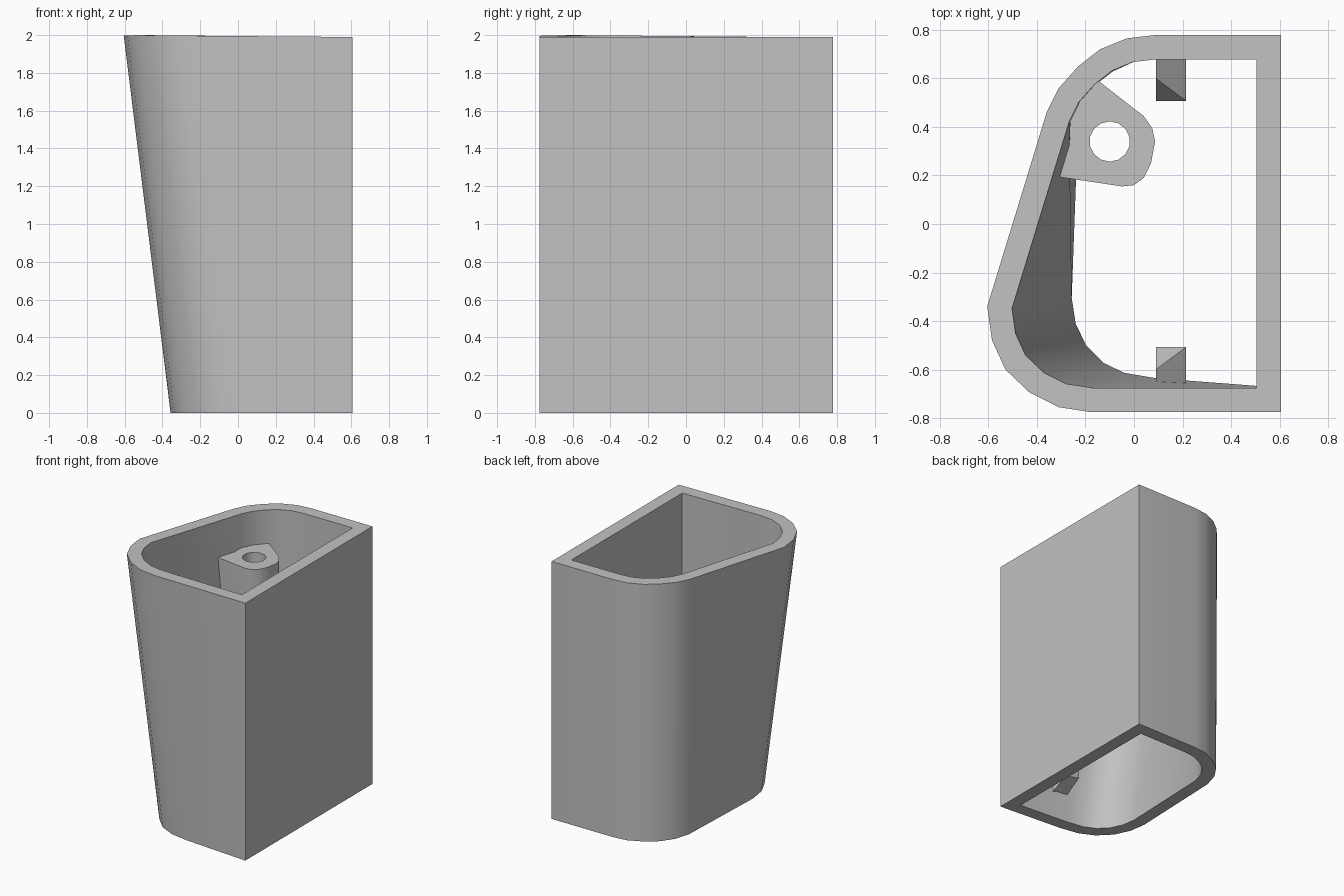
import bpy, bmesh, math
from mathutils import Vector

cube = bpy.data.objects.get("Cube")
if cube:
    bpy.data.objects.remove(cube, do_unlink=True)

grey = bpy.data.materials.new("plain_grey")
grey.use_nodes = True
COLOUR = (0.54, 0.54, 0.54, 1)
grey.diffuse_color = COLOUR
grey.node_tree.nodes["Principled BSDF"].inputs["Base Color"].default_value = COLOUR


def finish(bm, name, smooth=True):
    bmesh.ops.recalc_face_normals(bm, faces=bm.faces)
    mesh = bpy.data.meshes.new(name)
    bm.to_mesh(mesh)
    bm.free()
    mesh.materials.append(grey)
    obj = bpy.data.objects.new(name, mesh)
    bpy.context.collection.objects.link(obj)
    bpy.ops.object.select_all(action='DESELECT')
    obj.select_set(True)
    bpy.context.view_layer.objects.active = obj
    if smooth:
        bpy.ops.object.shade_smooth_by_angle(angle=math.radians(30))
    return obj


def inset(points, d):
    """Offset a counter-clockwise outline inwards with mitred corners."""
    result = []
    for i, p in enumerate(points):
        p = Vector(p)
        a = (p - Vector(points[i - 1])).normalized()
        b = (Vector(points[(i + 1) % len(points)]) - p).normalized()
        na, nb = Vector((-a.y, a.x)), Vector((-b.y, b.x))
        result.append(p + (na + nb) * d / (1 + na.dot(nb)))
    return result


def loop(bm, points, height):
    return [bm.verts.new((p[0], p[1], height(p))) for p in points]


def skin(bm, lower, upper):
    n = len(lower)
    for i in range(n):
        j = (i + 1) % n
        bm.faces.new((lower[i], lower[j], upper[j], upper[i]))


# Tapering hollow housing, outlined counter-clockwise at the rim and the foot
rim = [(0.605, 0.778), (0.08, 0.778), (-0.03, 0.765), (-0.14, 0.72), (-0.23, 0.65),
       (-0.31, 0.56), (-0.36, 0.46), (-0.605, -0.34), (-0.585, -0.48), (-0.53, -0.6),
       (-0.43, -0.695), (-0.31, -0.755), (-0.18, -0.775), (0.605, -0.775)]
foot = [(0.605, 0.778), (0.08, 0.778), (-0.03, 0.765), (-0.14, 0.715), (-0.23, 0.645),
        (-0.295, 0.55), (-0.33, 0.43), (-0.357, -0.31), (-0.337, -0.44), (-0.28, -0.56),
        (-0.185, -0.655), (-0.07, -0.71), (0.08, -0.735), (0.605, -0.775)]


def rim_height(p):
    return 1.99 + 0.01 * max(0, 1 - math.hypot(p[0] + 0.5, p[1] + 0.58))


bm = bmesh.new()
outer_top = loop(bm, rim, rim_height)
inner_top = loop(bm, inset(rim, 0.1), rim_height)
outer_foot = loop(bm, foot, lambda p: 0)
inner_foot = loop(bm, inset(foot, 0.1), lambda p: 0)
for a, b in ((outer_foot, outer_top), (outer_top, inner_top),
             (inner_top, inner_foot), (inner_foot, outer_foot)):
    skin(bm, a, b)
finish(bm, "housing")

# Screw boss growing from the back of the slanted wall, with a sloped underside
boss_outline = [(-0.16, 0.6), (-0.28, 0.44), (-0.35, 0.2), (-0.05, 0.155), (0, 0.16),
                (0.04, 0.19), (0.07, 0.25), (0.087, 0.34), (0.075, 0.395), (0.04, 0.445)]
bm = bmesh.new()
under = loop(bm, boss_outline, lambda p: 1.52 + 0.36 * p[0])
top = loop(bm, boss_outline, lambda p: 1.73)
skin(bm, under, top)
bm.faces.new(under)
bm.faces.new(top)
boss = finish(bm, "screw_boss", smooth=False)

# Screw hole
bpy.ops.mesh.primitive_cylinder_add(vertices=14, radius=0.083, depth=1,
                                    location=(-0.1, 0.34, 1.6))
cutter = bpy.context.object
cutter.name = "screw_hole_cutter"
cutter.hide_render = True
cutter.data.materials.append(grey)
cut = boss.modifiers.new("screw_hole", 'BOOLEAN')
cut.operation = 'DIFFERENCE'
cut.solver = 'EXACT'
cut.object = cutter
bpy.ops.object.select_all(action='DESELECT')
boss.select_set(True)
bpy.context.view_layer.objects.active = boss
bpy.ops.object.modifier_apply(modifier=cut.name)
bpy.data.objects.remove(cutter, do_unlink=True)
bpy.ops.object.shade_smooth_by_angle(angle=math.radians(30))

# Mirrored pair of catches low on the front and back walls
X0, X1, WALL, STEP, TIP = 0.09, 0.215, 0.71, 0.6, 0.507
for side, name in ((1, "back_catch"), (-1, "front_catch")):
    bm = bmesh.new()

    def v(x, y, z):
        return bm.verts.new((x, y * side, z))

    wall_a, wall_b = v(X0, WALL, 0.5), v(X1, WALL, 0.38)
    step, tip_b, tip_a = v(X0, STEP, 0.5), v(X1, TIP, 0.38), v(X0, TIP, 0.36)
    low_a, low_b = v(X0, TIP, 0.31), v(X1, TIP, 0.28)
    foot_a, foot_b = v(X0, WALL, 0.19), v(X1, WALL, 0.19)
    for face in ((wall_a, step, tip_b, wall_b), (step, tip_a, tip_b),
                 (tip_a, low_a, low_b, tip_b), (low_a, foot_a, foot_b, low_b),
                 (wall_a, foot_a, low_a, tip_a, step), (wall_b, tip_b, low_b, foot_b),
                 (wall_a, wall_b, foot_b, foot_a)):
        bm.faces.new(face)
    finish(bm, name, smooth=False)
